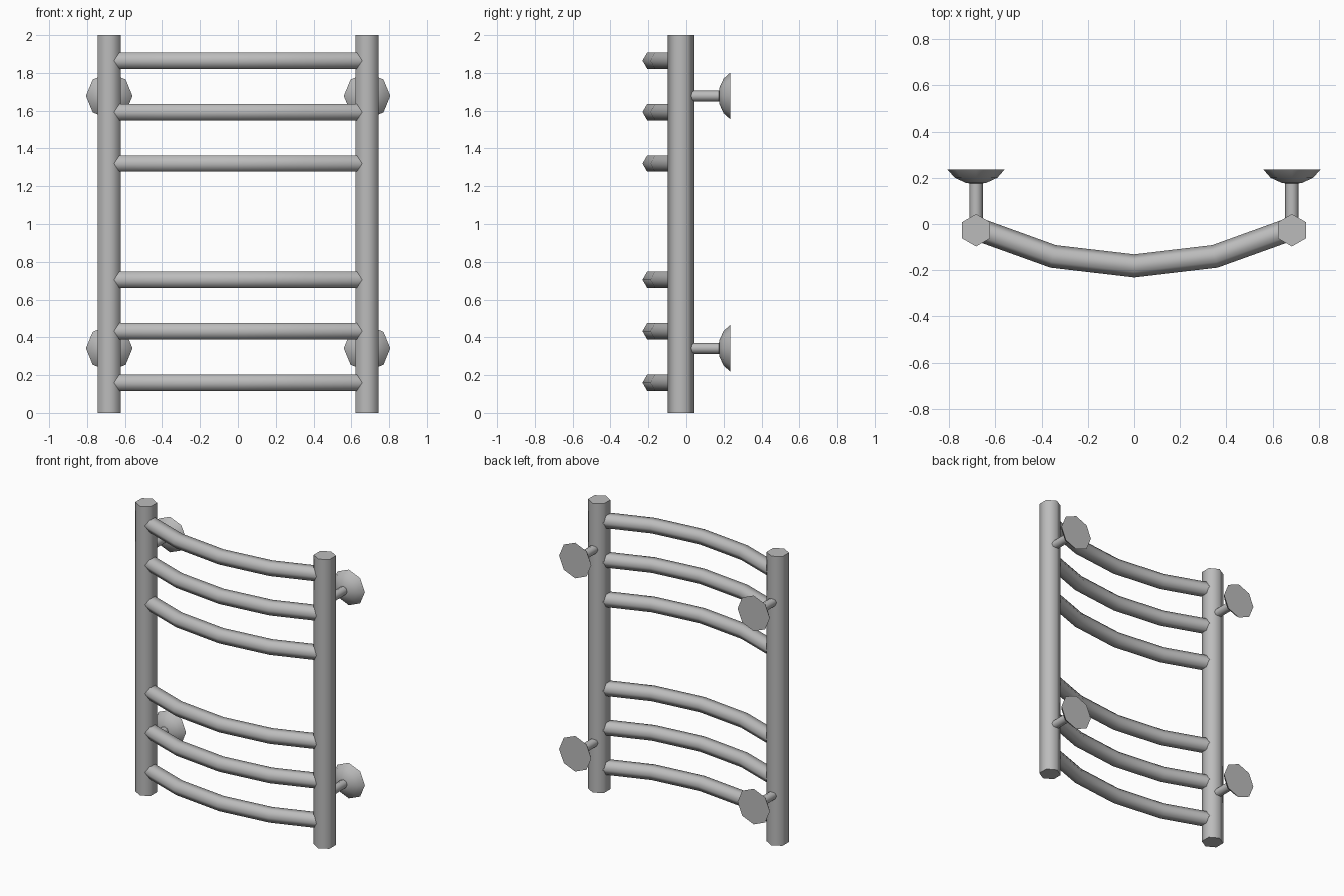
import bpy, bmesh, math
from mathutils import Vector

cube = bpy.data.objects.get("Cube")
if cube:
    bpy.data.objects.remove(cube, do_unlink=True)

metal = bpy.data.materials.new("grey_metal")
metal.use_nodes = True
grey = (0.5, 0.5, 0.5, 1)
metal.diffuse_color = grey
metal.node_tree.nodes["Principled BSDF"].inputs["Base Color"].default_value = grey


def sweep(name, stations, up, sides):
    """Loft a capped polygonal tube through (point, radius) stations."""
    points = [Vector(p) for p, r in stations]
    up = Vector(up)
    bm = bmesh.new()
    rings = []
    for i, (p, (_, r)) in enumerate(zip(points, stations)):
        before, after = points[max(i - 1, 0)], points[min(i + 1, len(points) - 1)]
        side = (after - before).normalized().cross(up)
        rings.append([bm.verts.new(p + r * (math.cos(a) * side + math.sin(a) * up))
                      for a in (math.tau * k / sides for k in range(sides))])
    for a, b in zip(rings, rings[1:]):
        for k in range(sides):
            n = (k + 1) % sides
            bm.faces.new((a[k], a[n], b[n], b[k]))
    bm.faces.new(rings[0])
    bm.faces.new(rings[-1])
    bmesh.ops.recalc_face_normals(bm, faces=bm.faces)
    mesh = bpy.data.meshes.new(name)
    bm.to_mesh(mesh)
    bm.free()
    mesh.materials.append(metal)
    obj = bpy.data.objects.new(name, mesh)
    bpy.context.collection.objects.link(obj)
    bpy.ops.object.select_all(action="DESELECT")
    obj.select_set(True)
    bpy.context.view_layer.objects.active = obj
    bpy.ops.object.shade_smooth_by_angle(angle=math.radians(65))
    return obj


POST_X, POST_Y = 0.683, -0.027

# Hexagonal uprights, each with two wall mounts (stem and flared foot)
mount_profile = [(0.0, 0.029), (0.176, 0.029), (0.177, 0.042), (0.2, 0.092), (0.235, 0.123)]
for label, s in (("left", 1), ("right", -1)):
    x = s * POST_X
    sweep(f"{label}_upright", [((x, POST_Y, 0), 0.07), ((x, POST_Y, 2), 0.07)], (1, 0, 0), 6)
    for level, z in (("lower", 0.342), ("upper", 1.678)):
        sweep(f"{label}_{level}_wall_mount",
              [((x, y, z), r) for y, r in mount_profile], (0, 0, 1), 8)

# Bowed rungs in two groups of three
bow = [(-POST_X, -0.02), (-0.35, -0.14), (0, -0.181), (0.35, -0.14), (POST_X, -0.02)]
for group, base in (("lower", 0.16), ("upper", 1.32)):
    for i in range(3):
        z = base + 0.2725 * i
        sweep(f"{group}_rung_{i + 1}", [((x, y, z), 0.05) for x, y in bow], (0, 0, 1), 6)
